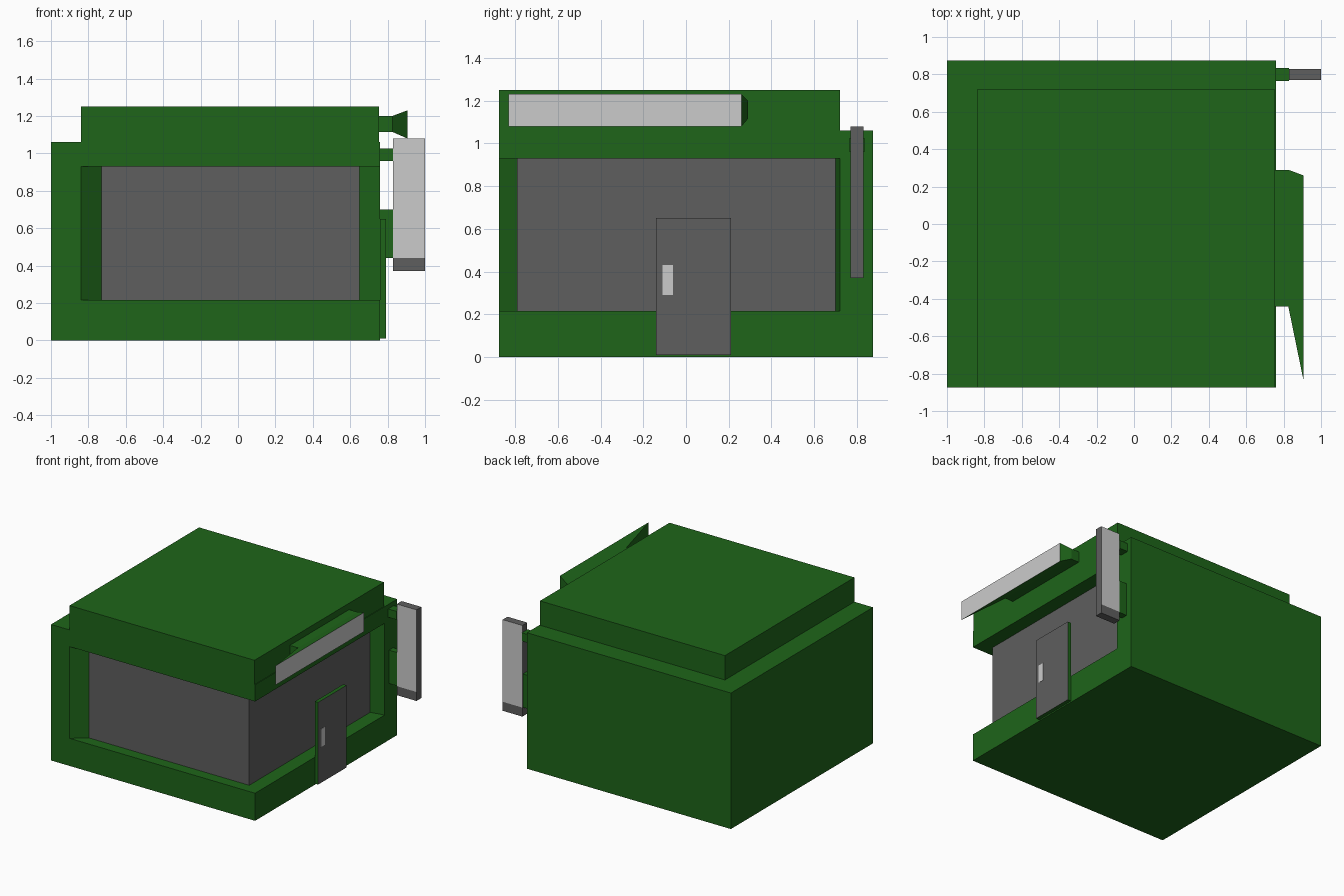
import bpy, bmesh

if "Cube" in bpy.data.objects:
    bpy.data.objects.remove(bpy.data.objects["Cube"])


def material(name, rgb):
    m = bpy.data.materials.new(name)
    m.diffuse_color = (*rgb, 1)
    m.use_nodes = True
    m.node_tree.nodes["Principled BSDF"].inputs["Base Color"].default_value = m.diffuse_color
    return m


GREEN = material("green", (0.013, 0.13, 0.01))
DARK = material("dark_grey", (0.114, 0.114, 0.114))
LIGHT = material("light_grey", (0.8, 0.8, 0.8))


def loft(name, lower, upper, mats):
    """Solid between two matching point loops."""
    bm = bmesh.new()
    a = [bm.verts.new(p) for p in lower]
    b = [bm.verts.new(p) for p in upper]
    bm.faces.new(a)
    bm.faces.new(b)
    for i in range(len(a)):
        j = (i + 1) % len(a)
        bm.faces.new((a[i], a[j], b[j], b[i]))
    bmesh.ops.recalc_face_normals(bm, faces=bm.faces)
    me = bpy.data.meshes.new(name)
    bm.to_mesh(me)
    bm.free()
    for m in mats:
        me.materials.append(m)
    ob = bpy.data.objects.new(name, me)
    bpy.context.collection.objects.link(ob)
    return ob


def prism(name, outline, z0, z1, mats=(GREEN,)):
    return loft(name, [(x, y, z0) for x, y in outline],
                [(x, y, z1) for x, y in outline], mats)


def box(name, x0, x1, y0, y1, z0, z1, mats=(GREEN,)):
    return prism(name, [(x0, y0), (x1, y0), (x1, y1), (x0, y1)], z0, z1, mats)


def paint(ob, test):
    """Give the second material to the faces that pass the test."""
    for p in ob.data.polygons:
        p.material_index = int(test(p))


def combine(target, tool, operation):
    mod = target.modifiers.new(operation, 'BOOLEAN')
    mod.operation, mod.solver, mod.object = operation, 'EXACT', tool
    bpy.context.view_layer.objects.active = target
    bpy.ops.object.modifier_apply(modifier=mod.name)
    bpy.data.objects.remove(tool, do_unlink=True)


def rect(x, y0, y1, z0, z1):
    return [(x, y0, z0), (x, y1, z0), (x, y1, z1), (x, y0, z1)]


# Shop body: main block, raised roof, wrap-around window recess
body = box("shop_body", -1, 0.76, -0.875, 0.875, 0, 1.06, (GREEN, DARK))
roof = box("roof_block", -0.84, 0.755, -0.875, 0.72, 0.95, 1.25)
combine(body, roof, 'UNION')
recess = prism("window_cutter", [
    (-0.84, -0.875), (-0.84, -1.1), (1.0, -1.1), (1.0, 0.72), (0.76, 0.72),
    (0.65, 0.70), (0.65, -0.79), (-0.73, -0.79)], 0.215, 0.93)
combine(body, recess, 'DIFFERENCE')
# Window glass faces at the back of the recess
paint(body, lambda p: (abs(p.center.x - 0.65) < 0.01 and p.normal.x > 0.9)
      or (abs(p.center.y + 0.79) < 0.01 and p.normal.y < -0.9))

# Door and handle plate
door = box("door", 0.76, 0.79, -0.14, 0.21, 0.01, 0.65, (GREEN, DARK))
paint(door, lambda p: p.normal.x > 0.9)
box("door_handle", 0.788, 0.792, -0.11, -0.06, 0.29, 0.43, (LIGHT,))

# Shopfront sign: mounting block and flared panel
box("front_sign_mount", 0.75, 0.825, -0.44, 0.29, 1.115, 1.2)
panel = loft("front_sign_panel", rect(0.825, -0.44, 0.29, 1.115, 1.2),
             rect(0.905, -0.83, 0.26, 1.08, 1.23), (GREEN, LIGHT))
paint(panel, lambda p: p.normal.x > 0.9)

# Projecting vertical sign with its two brackets
blade = box("side_sign", 0.83, 1.0, 0.77, 0.83, 0.44, 1.08, (DARK, LIGHT))
paint(blade, lambda p: abs(p.normal.y) > 0.9)
box("side_sign_foot", 0.83, 1.0, 0.77, 0.83, 0.37, 0.44, (DARK,))
box("side_sign_upper_bracket", 0.755, 0.83, 0.765, 0.835, 0.96, 1.025)
box("side_sign_lower_bracket", 0.755, 0.83, 0.775, 0.825, 0.44, 0.70)
